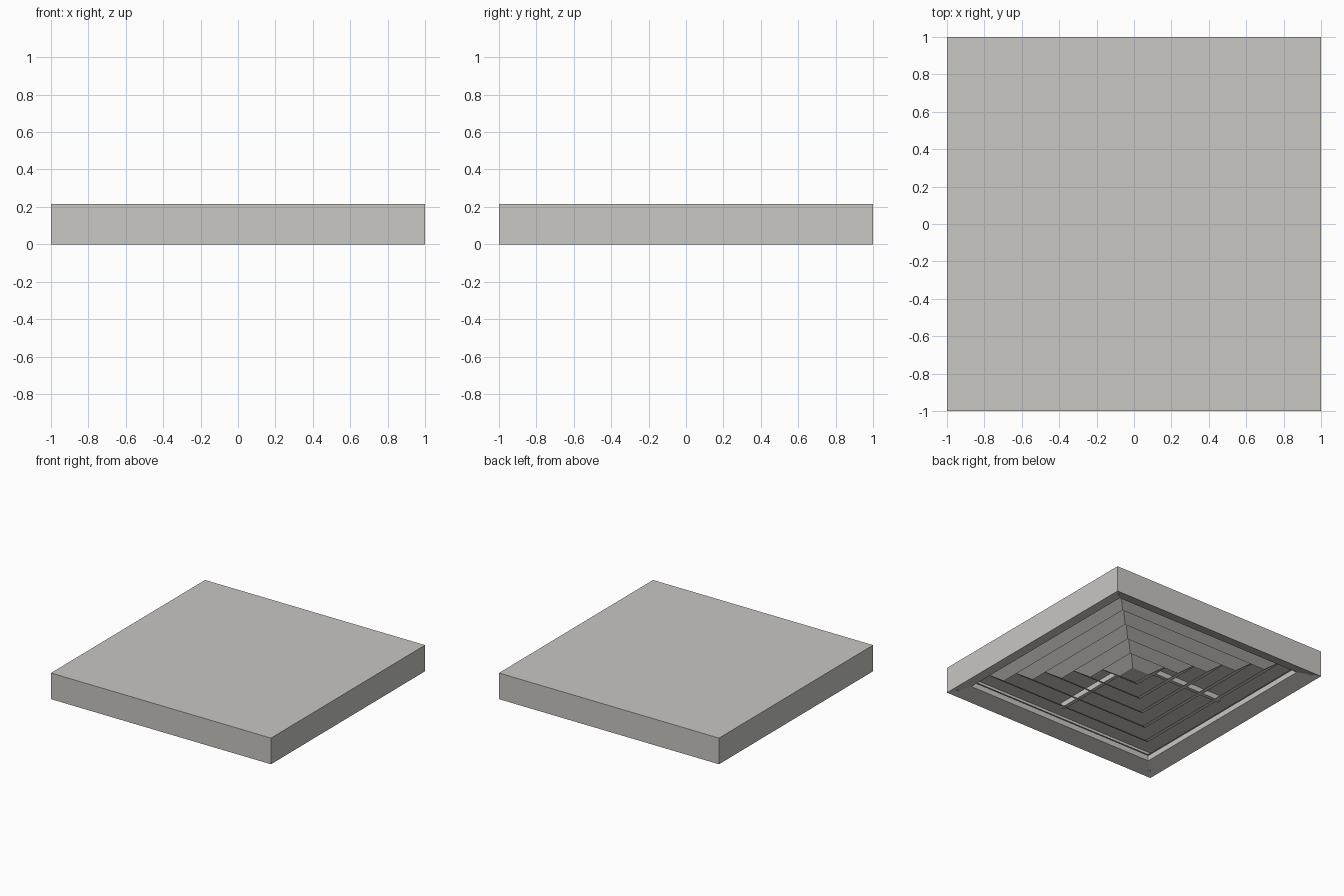
import bpy
import bmesh

if "Cube" in bpy.data.objects:
    bpy.data.objects.remove(bpy.data.objects["Cube"])

# one painted-metal colour
metal = bpy.data.materials.new("light_grey_paint")
metal.diffuse_color = (0.58, 0.57, 0.54, 1)
metal.use_nodes = True
metal.node_tree.nodes["Principled BSDF"].inputs["Base Color"].default_value = metal.diffuse_color


def finish(name, bm):
    bmesh.ops.recalc_face_normals(bm, faces=bm.faces)
    me = bpy.data.meshes.new(name)
    bm.to_mesh(me)
    bm.free()
    me.materials.append(metal)
    ob = bpy.data.objects.new(name, me)
    bpy.context.collection.objects.link(ob)
    return ob


def square_sweep(name, profile, closed):
    """Sweep (half width, z) points around a square; open profiles get end caps."""
    bm = bmesh.new()
    rings = [[bm.verts.new((sx * r, sy * r, z))
              for sx, sy in ((1, 1), (-1, 1), (-1, -1), (1, -1))]
             for r, z in profile]
    pairs = list(zip(rings, rings[1:]))
    if closed:
        pairs.append((rings[-1], rings[0]))
    else:
        bm.faces.new(rings[0])
        bm.faces.new(rings[-1])
    for a, b in pairs:
        for i in range(4):
            j = (i + 1) % 4
            bm.faces.new((a[i], a[j], b[j], b[i]))
    return finish(name, bm)


def box(name, center, size):
    bm = bmesh.new()
    bmesh.ops.create_cube(bm, size=1)
    bmesh.ops.scale(bm, vec=size, verts=bm.verts)
    bmesh.ops.translate(bm, vec=center, verts=bm.verts)
    return finish(name, bm)


# hollow housing with a bevelled rim and a short inner lip
square_sweep("housing", [(1, 0.215), (1, 0), (0.87, 0.044), (0.87, 0.09),
                         (0.985, 0.10), (0.985, 0.205)], False)

# six concentric slanted blades, rising outwards
T = 0.005
for i in range(6):
    r = 0.08 + 0.154 * i
    square_sweep(f"louver_ring_{i + 1}",
                 [(r, 0.08), (r + 0.13, 0.17),
                  (r + 0.13, 0.17 + T), (r, 0.08 + T)], True)

# small plate closing the middle ring
box("center_plate", (0, 0, 0.084), (0.16, 0.16, 0.006))

# crossed bars holding the blades
box("brace_x", (0, 0, 0.182), (1.68, 0.03, 0.042))
box("brace_y", (0, 0, 0.182), (0.03, 1.68, 0.042))

# corner screws on the rim
for sx in (1, -1):
    for sy in (1, -1):
        bm = bmesh.new()
        bmesh.ops.create_cone(bm, cap_ends=True, segments=12, radius1=0.012,
                              radius2=0.012, depth=0.02)
        bmesh.ops.translate(bm, vec=(sx * 0.945, sy * 0.945, 0.024), verts=bm.verts)
        finish("rim_screw", bm)
